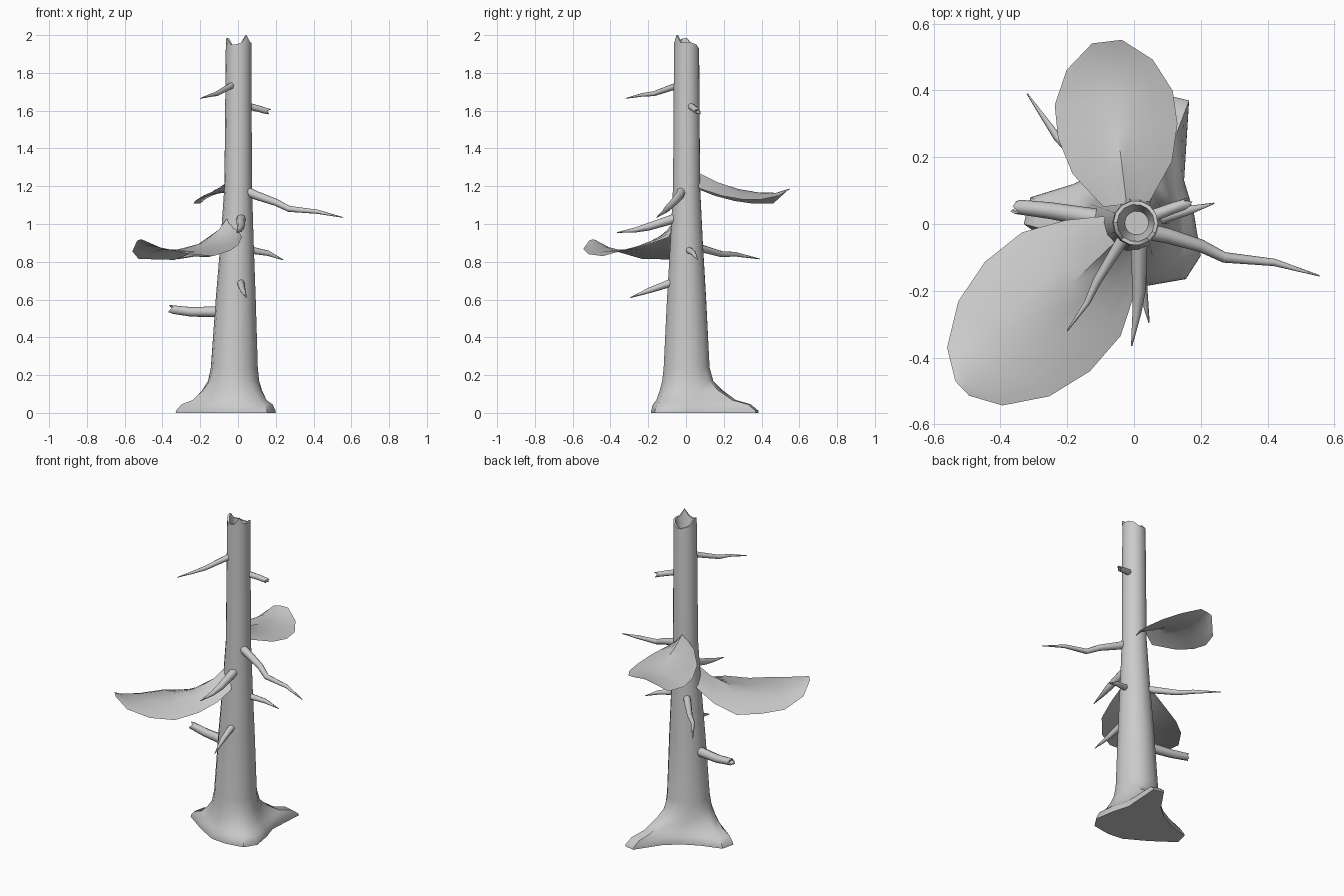
import bpy, bmesh, math
from mathutils import Vector

cube = bpy.data.objects.get("Cube")
if cube:
    bpy.data.objects.remove(cube, do_unlink=True)

bark = bpy.data.materials.new("pale_grey")
bark.use_nodes = True
colour = (0.6, 0.6, 0.6, 1)
bark.diffuse_color = colour
bark.node_tree.nodes["Principled BSDF"].inputs["Base Color"].default_value = colour


def finish(name, bm, angle=40):
    """Turn a bmesh into a smooth-shaded object with sharp edges kept."""
    bmesh.ops.recalc_face_normals(bm, faces=bm.faces)
    mesh = bpy.data.meshes.new(name)
    bm.to_mesh(mesh)
    bm.free()
    mesh.materials.append(bark)
    obj = bpy.data.objects.new(name, mesh)
    bpy.context.scene.collection.objects.link(obj)
    bpy.ops.object.select_all(action='DESELECT')
    obj.select_set(True)
    bpy.context.view_layer.objects.active = obj
    bpy.ops.object.shade_smooth_by_angle(angle=math.radians(angle))


def loft(bm, rings, loop=True):
    """Bridge rows of points with quads and return the vertex rows."""
    rows = [[bm.verts.new(p) for p in ring] for ring in rings]
    n = len(rows[0])
    for a, b in zip(rows, rows[1:]):
        for i in range(n if loop else n - 1):
            j = (i + 1) % n
            bm.faces.new((a[i], a[j], b[j], b[i]))
    return rows


# Trunk: spreading root outline blended into a tapering round stem
root_outline = [(.2, -.095), (.18, .03), (.15, .13), (.165, .37), (.1, .385),
                (0, .24), (-.08, .17), (-.18, .12), (-.31, .08), (-.33, 0),
                (-.19, -.1), (-.06, -.175), (.04, -.185), (.155, -.165)]
SIDES = len(root_outline)


def circle(cx, radius, z):
    pts = []
    for i in range(SIDES):
        a = math.radians(-27) + math.tau * i / SIDES
        pts.append(Vector((cx + radius * math.cos(a), .003 + radius * math.sin(a), z)))
    return pts


def trunk_ring(z, spread, cx, radius):
    return [p.lerp(Vector((x, y, z)), spread)
            for p, (x, y) in zip(circle(cx, radius, z), root_outline)]


rings = [trunk_ring(*r) for r in [
    (0, 1, -.02, .13), (.012, .99, -.02, .13), (.045, .84, -.02, .13),
    (.068, .53, -.02, .13), (.12, .25, -.02, .129), (.17, .07, -.02, .127),
    (.24, .01, -.019, .123), (.6, 0, -.012, .106), (.9, 0, -.005, .088),
    (1.2, 0, .001, .073), (1.92, 0, .003, .068)]]
# Splintered rim around a funnel-shaped hollow
rim = [1.96, 1.96, 1.96, 1.95, 1.93, 1.93, 1.94, 1.95, 1.985, 1.98, 1.95, 1.95, 1.96, 2.0]
for radius in (.067, .056):
    rings.append([Vector((p.x, p.y, z)) for p, z in zip(circle(.005, radius, 0), rim)])
rings.append(circle(.008, .036, 1.87))
bm = bmesh.new()
rows = loft(bm, rings)
bm.faces.new(rows[0])
bm.faces.new(rows[-1])
finish("trunk", bm)


# Branches: tapered tubes that end in a point or a broken hollow
def branch(name, path, radii, broken=False, sides=8):
    pts = [Vector(p) for p in path]
    bm = bmesh.new()

    def ring(i, radius, jag=0):
        along = (pts[min(i + 1, len(pts) - 1)] - pts[max(i - 1, 0)]).normalized()
        side = along.cross(Vector((0, 0, 1))).normalized()
        up = side.cross(along)
        return [pts[i] + radius * (side * math.cos(a) + up * math.sin(a))
                + along * jag * (k % 3 - 1)
                for k, a in enumerate(math.tau * s / sides for s in range(sides))]

    last = len(pts) - 1
    rings = [ring(i, r, .012 if broken and i == last else 0)
             for i, r in enumerate(radii)]
    if broken:
        rings.append(ring(last, radii[-1] * .65, .008))
        back = (pts[-2] - pts[-1]).normalized() * .025
        rings.append([p + back for p in ring(last, radii[-1] * .5)])
    rows = loft(bm, rings)
    bm.faces.new(rows[0])
    bm.faces.new(rows[-1])
    finish(name, bm, 60)


branch("long_left_branch",
       [(.03, -.02, 1.18), (.1, -.035, 1.15), (.2, -.065, 1.115), (.27, -.1, 1.08),
        (.42, -.115, 1.065), (.555, -.155, 1.035)],
       [.026, .023, .019, .016, .011, .002])
branch("upper_front_twig",
       [(-.03, -.04, 1.735), (-.11, -.17, 1.69), (-.14, -.235, 1.683), (-.2, -.32, 1.665)],
       [.018, .013, .009, .002])
branch("upper_left_stub", [(.03, .015, 1.63), (.11, .045, 1.61), (.16, .062, 1.595)],
       [.019, .017, .016], broken=True)
branch("right_stub", [(-.07, .01, .535), (-.25, .04, .535), (-.355, .052, .548)],
       [.03, .025, .022], broken=True)
branch("front_branch",
       [(.015, -.04, 1.035), (.015, -.2, .985), (.008, -.27, .968), (-.007, -.365, .955)],
       [.026, .02, .013, .002])
branch("lower_front_branch", [(.012, -.06, .695), (.025, -.19, .65), (.045, -.295, .61)],
       [.022, .015, .002])
branch("lower_left_twig", [(.05, .01, .865), (.16, .04, .845), (.24, .062, .81)],
       [.02, .014, .002])
branch("back_right_branch",
       [(-.04, .05, .88), (-.16, .19, .84), (-.23, .26, .84), (-.32, .39, .815)],
       [.022, .016, .012, .002])


# Leaf-like shelves: a sharp ridge at the trunk flattening into a drooping dome.
# Each station is distance, half width, one edge, middle and other edge height,
# and how round the section is.
def shelf(name, origin, direction, stations):
    d = Vector((*direction, 0)).normalized()
    p = Vector((d.y, -d.x, 0))
    rings = []
    for dist, half, z_first, z_mid, z_last, roundness in stations:
        row = []
        for u in (k / 4 for k in range(-4, 5)):
            q = Vector((*origin, 0)) + d * dist + p * half * u
            z_edge = z_first if u < 0 else z_last
            q.z = z_mid + (z_edge - z_mid) * abs(u) ** roundness
            row.append(q)
        rings.append(row)
    bm = bmesh.new()
    loft(bm, rings, loop=False)
    finish(name, bm)


shelf("front_right_shelf", (0, 0), (-.72, -.69),
      [(.05, .08, .93, 1.06, .93, .8), (.14, .15, .89, .97, .86, .8),
       (.26, .214, .86, .9, .81, 1.2), (.4, .227, .83, .867, .813, 1.8),
       (.54, .197, .84, .863, .815, 2), (.66, .12, .868, .885, .855, 2),
       (.712, .03, .91, .918, .91, 2)])
shelf("back_shelf", (-.015, 0), (-.12, .99),
      [(.06, .07, 1.19, 1.275, 1.19, .8), (.17, .15, 1.15, 1.22, 1.15, .8),
       (.28, .18, 1.122, 1.185, 1.13, 1.2), (.38, .178, 1.108, 1.168, 1.13, 1.8),
       (.48, .13, 1.108, 1.165, 1.15, 2), (.55, .045, 1.18, 1.187, 1.185, 2)])
